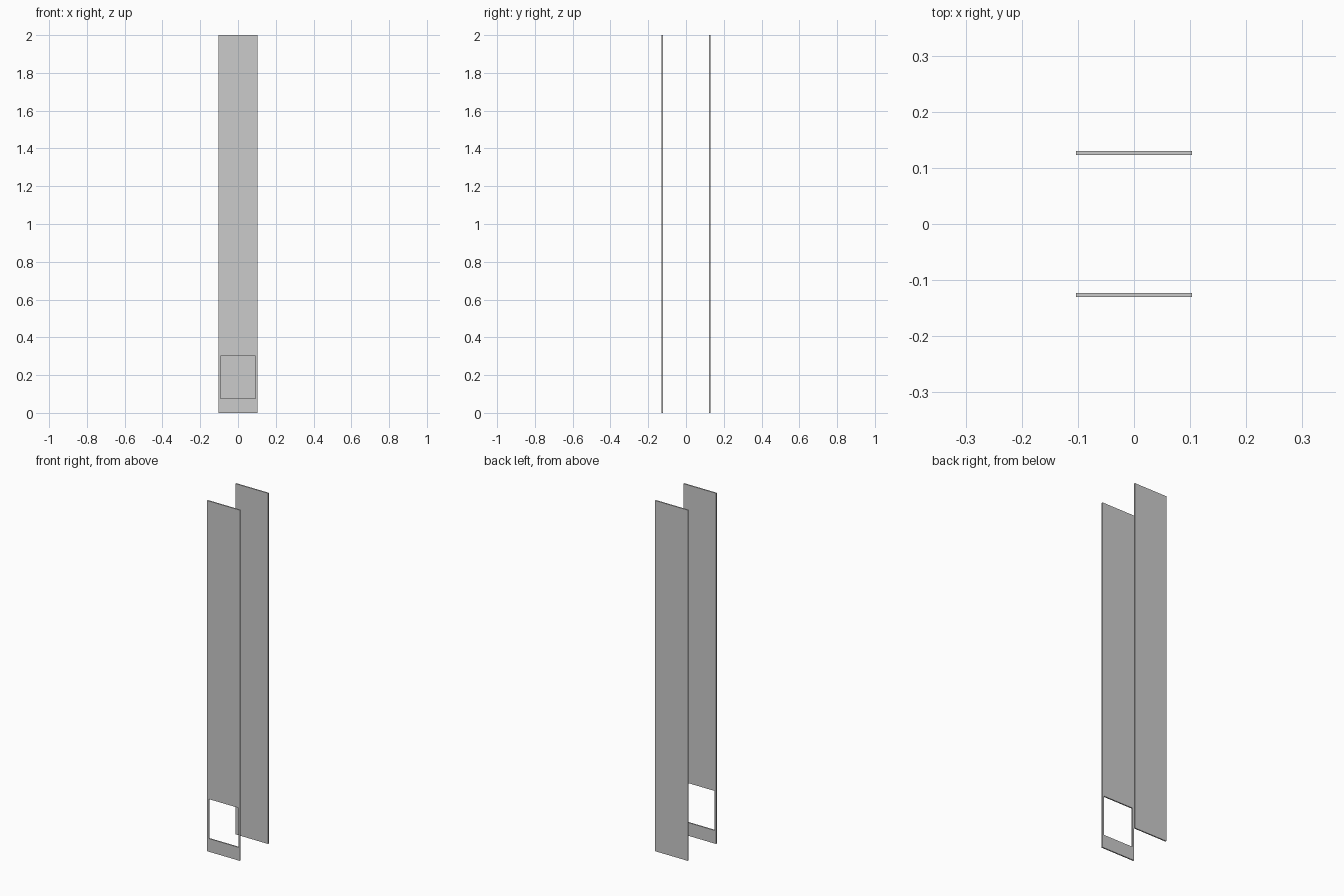
import bpy, bmesh

if "Cube" in bpy.data.objects:
    bpy.data.objects.remove(bpy.data.objects["Cube"])

HALF_W, HEIGHT = 0.103, 2.0
OUTER_Y, THICK = 0.130, 0.007


def rect(bm, half_w, z0, z1, y):
    return [bm.verts.new((x, y, z)) for x, z in
            ((-half_w, z0), (half_w, z0), (half_w, z1), (-half_w, z1))]


def panel(name, y, opening=None):
    """Upright sheet starting at y, THICK deep, with an optional rectangular opening."""
    bm = bmesh.new()
    outer = rect(bm, HALF_W, 0, HEIGHT, y)
    if opening:
        inner = rect(bm, *opening, y)
        for i in range(4):
            j = (i + 1) % 4
            bm.faces.new((outer[i], outer[j], inner[j], inner[i]))
    else:
        bm.faces.new(outer)
    # Thicken the sheet towards +y
    ext = bmesh.ops.extrude_face_region(bm, geom=bm.faces[:], use_keep_orig=True)
    moved = [g for g in ext["geom"] if isinstance(g, bmesh.types.BMVert)]
    bmesh.ops.translate(bm, verts=moved, vec=(0, THICK, 0))
    bmesh.ops.recalc_face_normals(bm, faces=bm.faces[:])
    mesh = bpy.data.meshes.new(name)
    bm.to_mesh(mesh)
    bm.free()
    obj = bpy.data.objects.new(name, mesh)
    bpy.context.collection.objects.link(obj)


# Front panel with the low window, plain back panel
panel("front_panel", -OUTER_Y, opening=(0.093, 0.075, 0.30))
panel("back_panel", OUTER_Y - THICK)
